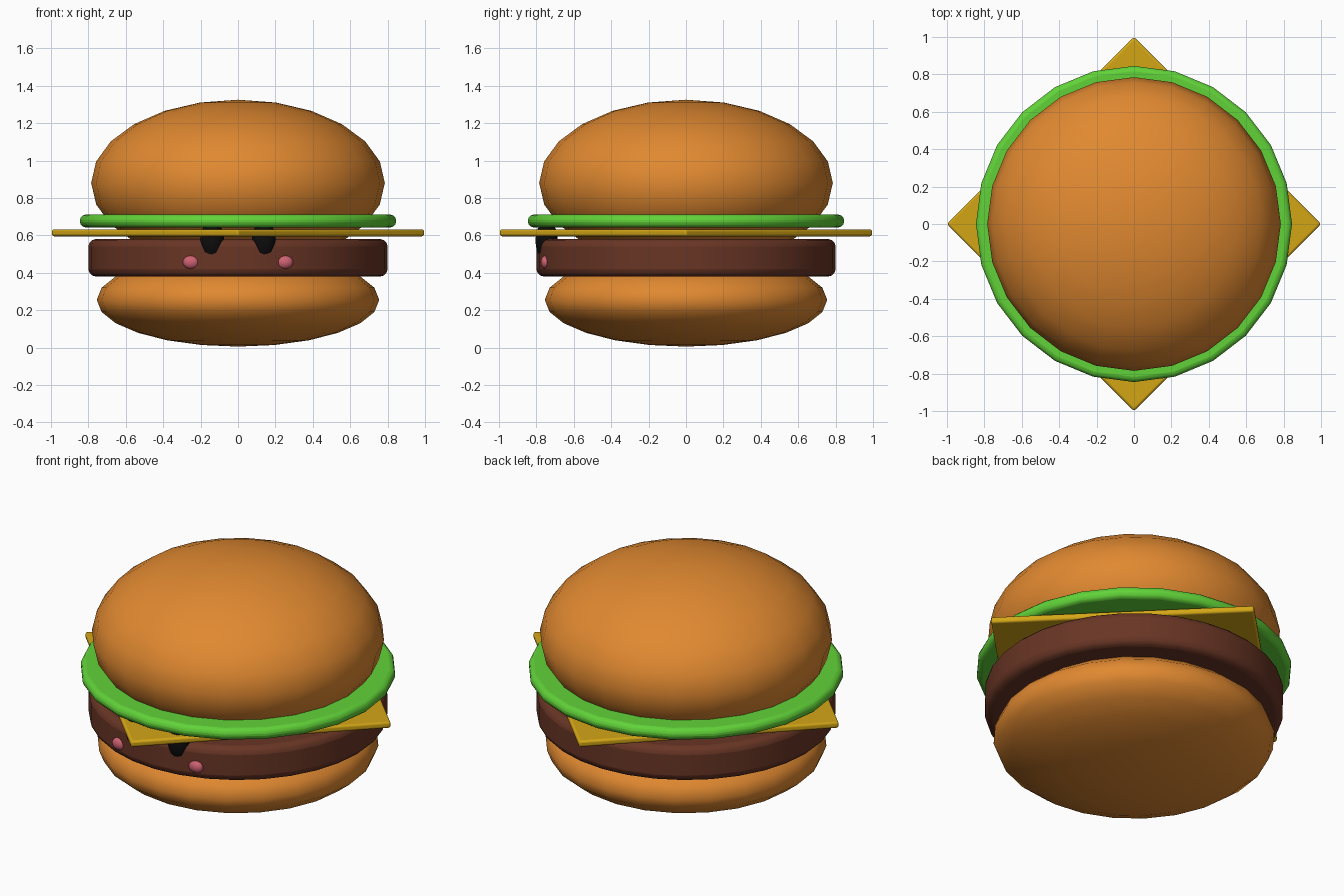
import bpy
import math

cube = bpy.data.objects.get("Cube")
if cube:
    bpy.data.objects.remove(cube, do_unlink=True)


def make_material(name, rgb):
    mat = bpy.data.materials.new(name)
    mat.use_nodes = True
    colour = (*rgb, 1.0)
    mat.diffuse_color = colour
    bsdf = mat.node_tree.nodes["Principled BSDF"]
    bsdf.inputs["Base Color"].default_value = colour
    bsdf.inputs["Roughness"].default_value = 0.6
    return mat


bread = make_material("bread orange", (0.75, 0.25, 0.03))
meat = make_material("meat brown", (0.14, 0.036, 0.018))
green = make_material("lettuce green", (0.12, 0.65, 0.04))
yellow = make_material("cheese yellow", (0.65, 0.38, 0.008))
black = make_material("eye black", (0.004, 0.004, 0.004))
pink = make_material("cheek pink", (0.62, 0.12, 0.17))


def finish(name, mat, angle):
    obj = bpy.context.object
    obj.name = name
    obj.data.materials.append(mat)
    bpy.ops.object.transform_apply(location=False, rotation=True, scale=True)
    bpy.ops.object.shade_smooth_by_angle(angle=math.radians(angle))
    return obj


def ellipsoid(name, mat, centre, radii, segments=24, rings=12):
    bpy.ops.mesh.primitive_uv_sphere_add(
        segments=segments, ring_count=rings, radius=1, location=centre)
    bpy.context.object.scale = radii
    return finish(name, mat, 80)


def slab(name, mat, radius, bottom, top, sides, bevel, turn=0.0):
    """Flat round or square layer with rounded rims."""
    bpy.ops.mesh.primitive_cylinder_add(
        vertices=sides, radius=radius, depth=top - bottom,
        location=(0, 0, (bottom + top) / 2), rotation=(0, 0, turn))
    obj = finish(name, mat, 60)
    mod = obj.modifiers.new("rounded rim", "BEVEL")
    mod.width = bevel
    mod.segments = 3
    mod.limit_method = 'ANGLE'
    mod.angle_limit = math.radians(40)
    return obj


# Bread halves
ellipsoid("bottom_bun", bread, (0, 0, 0.255), (0.755, 0.755, 0.25))
ellipsoid("top_bun", bread, (0, 0, 0.88), (0.785, 0.785, 0.445))

# Filling layers
slab("patty", meat, 0.8, 0.38, 0.58, 32, 0.04)
slab("cheese_slice", yellow, 1.0, 0.595, 0.632, 4, 0.012)
slab("lettuce", green, 0.845, 0.643, 0.71, 24, 0.028)

# Face, partly sunk into the patty
for side, sign in (("left", 1), ("right", -1)):
    ellipsoid(side + "_eye", black, (sign * 0.138, -0.745, 0.572),
              (0.065, 0.06, 0.105), 16, 10)
    ellipsoid(side + "_cheek", pink, (sign * 0.25, -0.75, 0.456),
              (0.045, 0.027, 0.036), 16, 10)
